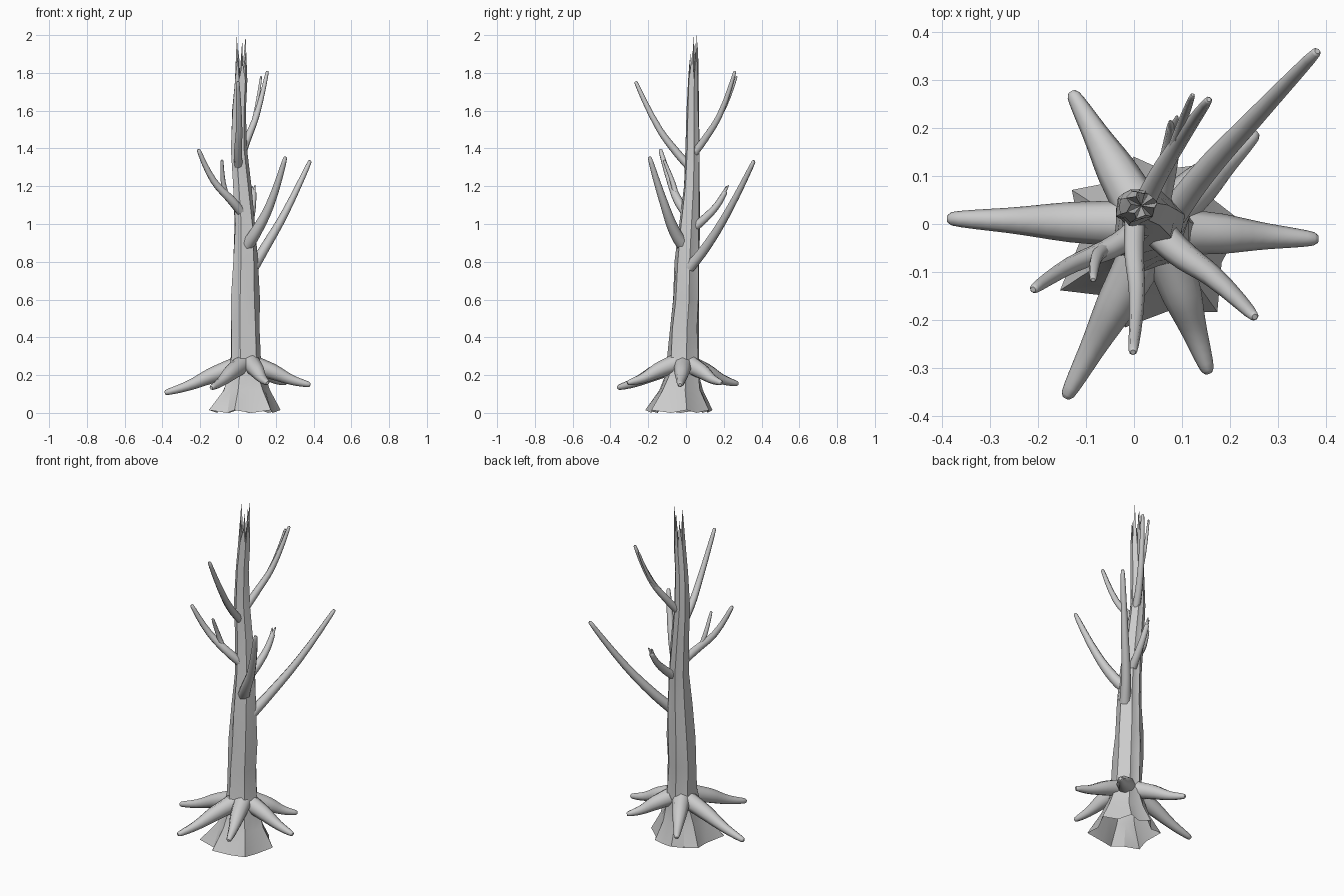
import bpy, bmesh, math
from mathutils import Vector

cube = bpy.data.objects.get("Cube")
if cube:
    bpy.data.objects.remove(cube)

bark = bpy.data.materials.new("grey bark")
bark.use_nodes = True
GREY = (0.6, 0.6, 0.6, 1)
bark.diffuse_color = GREY
bark.node_tree.nodes["Principled BSDF"].inputs["Base Color"].default_value = GREY


def add_object(name, mesh, angle):
    obj = bpy.data.objects.new(name, mesh)
    bpy.context.collection.objects.link(obj)
    mesh.materials.clear()
    mesh.materials.append(bark)
    bpy.ops.object.select_all(action="DESELECT")
    obj.select_set(True)
    bpy.context.view_layer.objects.active = obj
    bpy.ops.object.shade_smooth_by_angle(angle=math.radians(angle))
    return obj


def limb(name, points, radii):
    """Tapered round limb through a few points."""
    curve = bpy.data.curves.new(name + "_path", "CURVE")
    curve.dimensions = "3D"
    curve.bevel_depth = 1
    curve.bevel_resolution = 2
    curve.resolution_u = 4
    curve.use_fill_caps = True
    spline = curve.splines.new("BEZIER")
    spline.bezier_points.add(len(points) - 1)
    for bp, co, r in zip(spline.bezier_points, points, radii):
        bp.co = co
        bp.radius = r
        bp.handle_left_type = bp.handle_right_type = "AUTO"
    # Small rounded end
    tip = Vector(points[-1])
    way = (tip - Vector(points[-2])).normalized()
    spline.bezier_points.add(1)
    end = spline.bezier_points[-1]
    end.co = tip + way * radii[-1] * 0.6
    end.radius = radii[-1] * 0.6
    end.handle_left_type = end.handle_right_type = "VECTOR"
    helper = bpy.data.objects.new(name + "_helper", curve)
    bpy.context.collection.objects.link(helper)
    dg = bpy.context.evaluated_depsgraph_get()
    mesh = bpy.data.meshes.new_from_object(helper.evaluated_get(dg))
    bpy.data.objects.remove(helper)
    return add_object(name, mesh, 50)


# Angles and reach of the seven lobes of the flared foot
LOBES = [(12, .19), (63, .175), (103, .18), (148, .20),
         (208, .22), (252, .19), (312, .20)]
spokes = []
for i, (a, r) in enumerate(LOBES):
    b = LOBES[(i + 1) % len(LOBES)][0]
    b += 360 if b < a else 0
    spokes.append((math.radians(a), r, 1.06))
    spokes.append((math.radians((a + b) / 2), 0.15, 0.93))

# Trunk sections: height, centre x, centre y, half width, half depth
SECTIONS = [(.12, .04, -.03, .125, .115), (.2, .04, -.02, .095, .09),
            (.3, .04, -.015, .08, .08), (.45, .035, -.01, .078, .075),
            (.6, .035, 0, .075, .07), (.8, .038, .005, .066, .063),
            (1., .035, .018, .055, .053), (1.2, .02, .03, .048, .042),
            (1.4, .003, .035, .042, .037), (1.6, .005, .035, .037, .031),
            (1.76, .015, .038, .033, .028)]

# Trunk with flared open foot and splintered top
bm = bmesh.new()
rings = [[bm.verts.new((.04 + math.cos(a) * r, -.035 + math.sin(a) * r,
                        0 if k % 2 else .015)) for k, (a, r, _) in enumerate(spokes)]]
for i, (z, cx, cy, rx, ry) in enumerate(SECTIONS):
    ring = []
    for k, (a, _, lobe) in enumerate(spokes):
        f = lobe + 0.05 * math.sin(i * 1.9 + k * 2.3)
        ring.append(bm.verts.new((cx + math.cos(a) * rx * f,
                                  cy + math.sin(a) * ry * f, z)))
    rings.append(ring)
n = len(spokes)
for low, high in zip(rings, rings[1:]):
    for k in range(n):
        bm.faces.new((low[k], low[(k + 1) % n], high[(k + 1) % n], high[k]))

# Splinters rise from every pair of rim faces, taller at the back
rim = rings[-1]
floor = bm.verts.new((.015, .038, 1.72))
HEIGHTS = [2.0, 1.97, 1.92, 1.99, 1.9, 1.86, 1.91]
for k in range(0, n, 2):
    left, mid, right = rim[k], rim[(k + 1) % n], rim[(k + 2) % n]
    tip = bm.verts.new((mid.co.x * 0.85 + .006, mid.co.y * 0.85 + .008,
                        HEIGHTS[k // 2]))
    bm.faces.new((left, mid, tip))
    bm.faces.new((mid, right, tip))
    bm.faces.new((left, tip, floor))
    bm.faces.new((tip, right, floor))
bmesh.ops.recalc_face_normals(bm, faces=bm.faces)
mesh = bpy.data.meshes.new("trunk")
bm.to_mesh(mesh)
bm.free()
add_object("trunk", mesh, 35)

# Spreading roots: start near the trunk, sag outwards to the tip
ROOTS = {"right": ((.0, 0, .25), (-.38, .011, .108)),
         "back_right": ((.01, .03, .25), (-.126, .268, .155)),
         "back_left": ((.08, .03, .25), (.25, .185, .16)),
         "left": ((.08, -.015, .255), (.375, -.031, .15)),
         "front_left": ((.07, -.06, .26), (.153, -.303, .16)),
         "front_right": ((.02, -.06, .255), (-.138, -.355, .135))}
for side, (start, tip) in ROOTS.items():
    s, t = Vector(start), Vector(tip)
    inner, outer = s.lerp(t, 0.35), s.lerp(t, 0.7)
    outer.z -= 0.008
    limb("root_" + side, [s, inner, outer, t], [.05, .042, .026, .014])

# Main branches
limb("branch_front", [(.003, .02, 1.3), (0, -.05, 1.38), (.006, -.14, 1.5),
                      (-.002, -.265, 1.75)], [.022, .021, .017, .009])
limb("branch_back", [(.02, .04, 1.37), (.05, .1, 1.45), (.1, .18, 1.58),
                     (.155, .258, 1.805)], [.022, .02, .016, .008])
limb("branch_right", [(.02, 0, 1.06), (-.03, -.04, 1.12), (-.13, -.085, 1.23),
                      (-.208, -.135, 1.39)], [.026, .024, .018, .01])
limb("branch_front_left", [(.045, -.01, .88), (.09, -.055, .95),
                           (.165, -.11, 1.09), (.25, -.192, 1.35)],
     [.035, .031, .023, .01])
limb("branch_back_left", [(.08, .02, .77), (.14, .1, .87), (.25, .22, 1.06),
                          (.38, .358, 1.33)], [.03, .026, .02, .01])
limb("broken_branch", [(.05, .04, .98), (.065, .1, 1.03), (.078, .165, 1.1),
                       (.083, .205, 1.165)], [.025, .022, .018, .014])

# Splinters at the broken end, and small twigs
for i, (x, y, z) in enumerate([(.075, .215, 1.2), (.09, .225, 1.205)]):
    limb(f"broken_splinter_{i + 1}", [(.082, .195, 1.155), (x, y, z)], [.011, .002])
limb("twig_back", [(.075, .14, 1.51), (.1, .21, 1.63), (.122, .268, 1.78)],
     [.012, .01, .005])
limb("twig_right", [(-.06, -.05, 1.14), (-.078, -.07, 1.22), (-.085, -.115, 1.335)],
     [.016, .013, .007])
